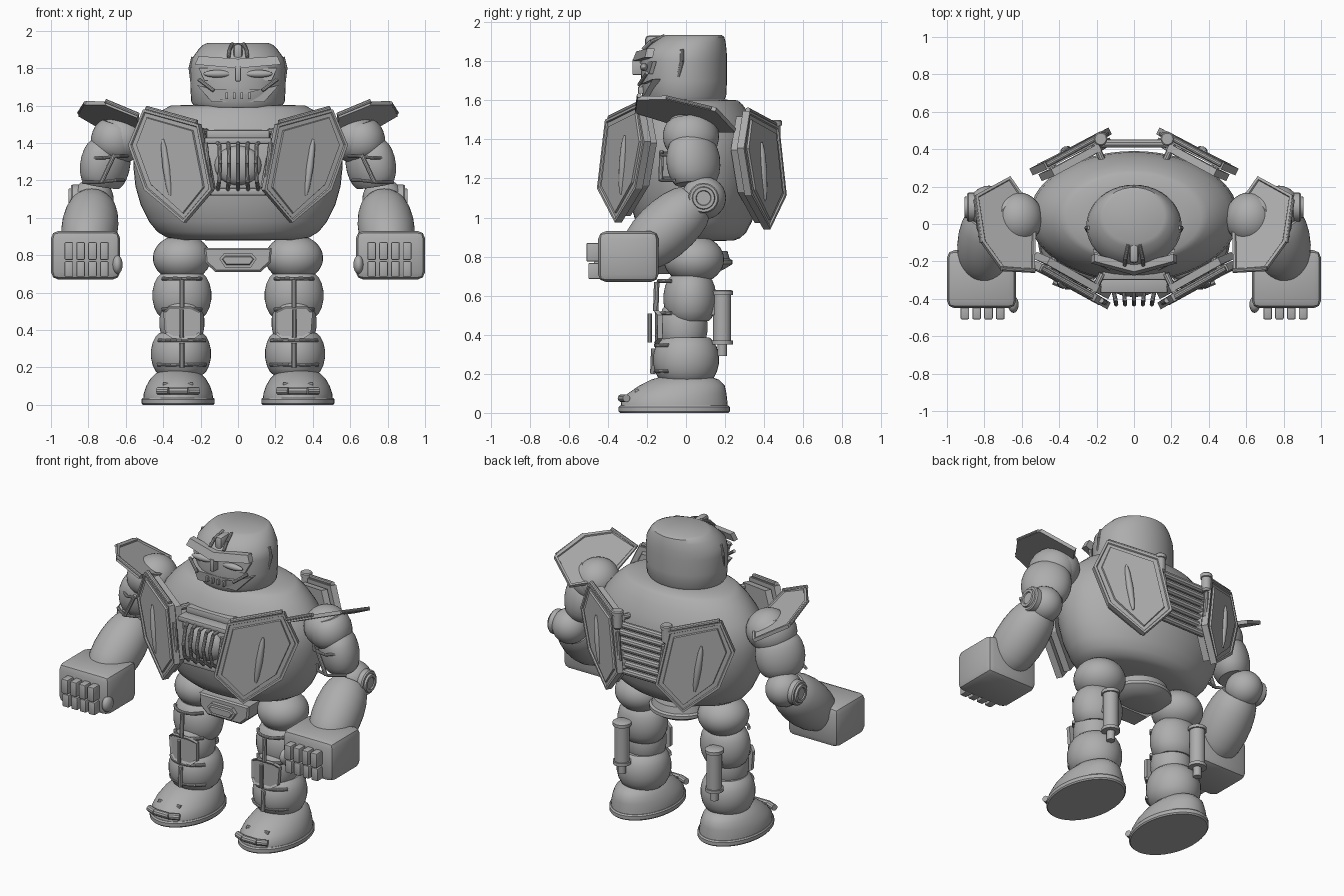
import bpy, bmesh, math
from mathutils import Vector, Matrix

if "Cube" in bpy.data.objects:
    bpy.data.objects.remove(bpy.data.objects["Cube"])

grey = bpy.data.materials.new("plain grey")
grey.diffuse_color = (0.42, 0.42, 0.42, 1)
grey.use_nodes = True
grey.node_tree.nodes["Principled BSDF"].inputs["Base Color"].default_value = grey.diffuse_color


def finish(name, bm, pair=False, angle=35):
    bmesh.ops.recalc_face_normals(bm, faces=bm.faces)
    me = bpy.data.meshes.new(name)
    bm.to_mesh(me)
    bm.free()
    me.materials.append(grey)
    ob = bpy.data.objects.new(name, me)
    bpy.context.collection.objects.link(ob)
    bpy.context.view_layer.objects.active = ob
    ob.select_set(True)
    bpy.ops.object.shade_smooth_by_angle(angle=math.radians(angle))
    ob.select_set(False)
    if pair:
        ob.modifiers.new("mirror", "MIRROR").use_clip = False
    return ob


def ball(name, c, r, pair=False):
    bm = bmesh.new()
    m = Matrix.Translation(c) @ Matrix.Diagonal((*r, 1))
    bmesh.ops.create_uvsphere(bm, u_segments=32, v_segments=18, radius=1, matrix=m)
    return finish(name, bm, pair)


def box(name, lo, hi, bevel=0.01, pair=False, seg=2):
    lo, hi = Vector(lo), Vector(hi)
    bm = bmesh.new()
    m = Matrix.Translation((lo + hi) / 2) @ Matrix.Diagonal((*(hi - lo), 1))
    bmesh.ops.create_cube(bm, size=1, matrix=m)
    bmesh.ops.bevel(bm, geom=bm.edges[:], offset=bevel, segments=seg, profile=0.5, affect='EDGES')
    return finish(name, bm, pair)


def lathe(name, p, q, profile, rx=1, ry=1, pair=False, n=40, angle=35):
    """Closed body: rings of (fraction along p-q, radius, optional y shift)."""
    p, q = Vector(p), Vector(q)
    rot = Vector((0, 0, 1)).rotation_difference(q - p)
    bm = bmesh.new()
    rings = []
    for t, r, *dy in profile:
        ring = []
        for i in range(n):
            a = 2 * math.pi * i / n
            off = rot @ Vector((rx * r * math.cos(a), ry * r * math.sin(a), 0))
            ring.append(bm.verts.new(p.lerp(q, t) + off + Vector((0, sum(dy), 0))))
        rings.append(ring)
    for a, b in zip(rings, rings[1:]):
        for i in range(n):
            j = (i + 1) % n
            bm.faces.new((a[i], a[j], b[j], b[i]))
    bm.faces.new(rings[0])
    bm.faces.new(rings[-1])
    return finish(name, bm, pair, angle)


def barrel(name, p, q, rx, ry, pair=True):
    prof = [(0, .72), (.08, .84), (.22, .94), (.4, 1), (.6, 1), (.78, .94), (.92, .84), (1, .72)]
    return lathe(name, p, q, prof, rx, ry, pair)


def tube(name, pts, r, pair=False, n=10):
    bm = bmesh.new()
    for a, b in zip(pts, pts[1:]):
        a, b = Vector(a), Vector(b)
        rot = Vector((0, 0, 1)).rotation_difference(b - a).to_matrix().to_4x4()
        bmesh.ops.create_cone(bm, cap_ends=True, segments=n, radius1=r, radius2=r,
                              depth=(b - a).length, matrix=Matrix.Translation((a + b) / 2) @ rot)
    return finish(name, bm, pair)


def plate(name, pts, thick, insets=(), pair=False):
    """Slab from a polygon, thickened along a vector, with stepped insets on its face."""
    bm = bmesh.new()
    face = bm.faces.new([bm.verts.new(p) for p in pts])
    ext = bmesh.ops.extrude_face_region(bm, geom=[face])['geom']
    bmesh.ops.translate(bm, verts=[v for v in ext if isinstance(v, bmesh.types.BMVert)], vec=thick)
    bmesh.ops.recalc_face_normals(bm, faces=bm.faces)
    top = max(bm.faces, key=lambda f: f.normal.dot(Vector(thick).normalized()))
    for w, d in insets:
        bmesh.ops.inset_individual(bm, faces=[top], thickness=w, depth=d)
    return finish(name, bm, pair, 20)


# Torso and head
lathe("torso", (0, .04, 0), (0, .04, 1),
      [(.88, .3), (.882, .58), (.895, .68), (.925, .77), (.98, .85), (1.07, .93), (1.17, .98), (1.28, 1),
       (1.38, .98), (1.46, .91), (1.53, .81), (1.58, .71), (1.6, .64), (1.605, .4)], .56, .35, n=56, angle=75)
lathe("head", (0, -.01, 0), (0, -.01, 1),
      [(1.59, .9), (1.62, .98), (1.7, 1), (1.8, 1), (1.85, .97, .005), (1.9, .83, .03),
       (1.925, .73, .045), (1.935, .64, .05)], .255, .22)

# Face: brow visor, eyes, nose, jaw guard, teeth, crest, ears
plate("brow_visor", [(-.23, -.17, 1.82), (0, -.235, 1.80), (.23, -.17, 1.82), (.21, -.16, 1.865),
                     (0, -.215, 1.85), (-.21, -.16, 1.865)], (0, -.04, 0))
plate("eye_band", [(-.21, -.15, 1.80), (0, -.22, 1.80), (.21, -.15, 1.80), (.18, -.17, 1.735),
                   (0, -.22, 1.73), (-.18, -.17, 1.735)], (0, -.02, 0))
ball("eye", (.11, -.215, 1.77), (.075, .02, .02), True)
box("nose", (-.015, -.275, 1.73), (.015, -.2, 1.81), .006)
plate("jaw_guard", [(-.22, -.13, 1.71), (-.14, -.18, 1.62), (.14, -.18, 1.62), (.22, -.13, 1.71), (.12, -.19, 1.685),
                    (-.12, -.19, 1.685)], (0, -.04, 0))
for i in range(4):
    x = -.06 + .04 * i
    box("tooth", (x - .007, -.245, 1.635), (x + .007, -.2, 1.67), .003)
tube("cheek_strut", [(.13, -.24, 1.68), (.21, -.2, 1.74)], .01, True)
tube("crest_rib", [(.05, -.22, 1.86), (.045, -.18, 1.9), (.03, -.11, 1.93)], .01, True)
box("crest", (-.025, -.21, 1.84), (.025, -.1, 1.932), .02)
tube("ear_ridge", [(.245, -.04, 1.72), (.255, -.02, 1.8), (.24, -.02, 1.86)], .01, True)

# Chest and back doors: hexagons swept back toward the sides
hexagon = [(.195, 1.50), (.49, 1.58), (.57, 1.39), (.485, 1.15), (.275, .975), (.125, 1.15)]


def doors(prefix, side, dz, sx, y0, slope):
    def at(x, z, lift=0):
        y = y0 - slope * (x - .13) - .05 * abs(z - 1.3)
        return (x * sx + lift * .5, side * (y + lift), z + dz)
    out = (.018, side * .036, 0)
    plate(prefix + "_door", [at(x, z) for x, z in hexagon], out,
          [(.016, 0), (.005, -.008), (.026, 0), (.004, .01)], True)
    # Backing layer behind the door
    plate(prefix + "_door_backing", [at(x * .9 + .03, z * .9 + .13, -.045) for x, z in hexagon], out, (), True)
    lathe(prefix + "_door_handle", at(.385, 1.42, .035), at(.345, 1.12, .035),
          [(0, .3), (.15, .75), (.5, 1), (.85, .75), (1, .3)], .021, .021, True, 12)
    tube(prefix + "_door_top_bar", [at(.21, 1.51, .02), at(.48, 1.585, .02)], .014, True)
    tube(prefix + "_door_hinge", [at(.17, 1.40, .01), at(.15, 1.22, .01)], .014, True)
    tube(prefix + "_door_arm", [(.17 * sx, side * (y0 - .16), 1.46 + dz), at(.22, 1.46)], .018, True)
    tube(prefix + "_door_side_arm", [(.42, side * .18, 1.3), at(.46, 1.3)], .02, True)


doors("chest", -1, 0, 1, .425, .55)
doors("back", 1, -.035, .95, .485, .5)

# Chest reactor and cage
box("reactor_bay", (-.17, -.33, 1.12), (.17, -.2, 1.41), .012)
ball("reactor_core", (0, -.33, 1.28), (.125, .06, .105))
for i in range(5):
    x = -.1 + .05 * i
    tube("reactor_rib", [(x * 1.2, -.32, 1.41), (x, -.4, 1.39), (x * .95, -.43, 1.29),
                         (x, -.41, 1.2), (x * 1.1, -.34, 1.14)], .011)
box("reactor_top_bar", (-.18, -.37, 1.395), (.18, -.27, 1.43), .01)
box("reactor_bottom_bar", (-.15, -.36, 1.12), (.15, -.28, 1.16), .01)
box("collar_plate", (-.17, -.3, 1.42), (.17, -.2, 1.47), .01)

# Back vents
for i in range(7):
    z = 1.1 + .05 * i
    tube("back_vent", [(-.24, .39, z), (-.17, .43, z), (.17, .43, z), (.24, .39, z)], .022)
lathe("back_canister", (.178, .455, 1.38), (.178, .455, 1.5),
      [(0, .7), (.1, 1), (.75, 1), (.77, 1.2), (.95, 1.2), (1, 1)], .03, .03, True, 20)

# Pelvis and belt
lathe("pelvis", (0, .05, 0), (0, .05, 1), [(.72, .45), (.73, .75), (.75, .94), (.762, 1.04), (.782, 1.04),
                                           (.79, .96), (.83, .9)], .185, .18)
plate("belt", [(-.18, -.02, .84), (-.175, -.02, .76), (-.12, -.02, .71), (.12, -.02, .71), (.175, -.02, .76),
               (.18, -.02, .84)], (0, -.12, 0), [(.012, .01)])
plate("belt_buckle", [(-.1, -.14, .78), (-.07, -.14, .735), (.07, -.14, .735), (.1, -.14, .78), (.075, -.14, .81),
                      (-.075, -.14, .81)], (0, -.035, 0), [(.015, 0), (.005, .01)])

# Arms
ball("shoulder", (.62, .03, 1.425), (.132, .14, .13), True)
barrel("upper_arm_top", (.63, .02, 1.5), (.675, .03, 1.33), .13, .145)
barrel("upper_arm", (.69, .03, 1.4), (.73, .045, 1.17), .118, .15)
ball("elbow", (.775, .09, 1.1), (.11, .115, .11), True)
lathe("elbow_disc", (.8, .09, 1.1), (.905, .09, 1.1), [(0, 1.2), (.8, 1.2), (.88, 1.1), (.88, .9), (1, .85),
                                                     (1, .6), (.93, .55)], .065, .065, True, 24)
barrel("forearm", (.775, .045, 1.075), (.81, -.24, .82), .15, .15)
box("fist", (.63, -.45, .67), (1, -.14, .93), .04, True)
for i in range(4):
    x = .715 + .063 * i
    box("finger_upper", (x - .023, -.51, .775), (x + .023, -.43, .87), .007, True)
    box("finger_lower", (x - .023, -.5, .685), (x + .023, -.43, .768), .007, True)
ball("thumb", (.645, -.43, .75), (.028, .045, .05), True)
tube("upper_arm_band", [(.61, -.05, 1.2), (.66, -.12, 1.2), (.74, -.125, 1.19), (.83, -.06, 1.19)], .009, True)
tube("upper_arm_band_top", [(.59, -.06, 1.33), (.64, -.125, 1.33), (.72, -.125, 1.32), (.8, -.06, 1.32)], .009, True)
tube("upper_arm_strut", [(.66, -.125, 1.34), (.73, -.13, 1.19)], .012, True)

# Shoulder shields tilt up toward the front and outside
shield = [(x, y, 1.515 - .3 * y + .42 * (x - .68)) for x, y in
          [(.54, -.26), (.71, -.25), (.82, -.1), (.855, .15), (.67, .25), (.53, .05)]]
plate("shoulder_shield", shield, (-.009, .006, .02), [(.018, 0), (.005, -.008)], True)
tube("shield_edge_bar", [(.53, -.25, 1.55), (.71, -.24, 1.625)], .012, True)
tube("shield_side_bar", [(.815, -.1, 1.615), (.85, .13, 1.56)], .01, True)

# Legs
ball("hip", (.3, .04, .785), (.155, .155, .125), True)
barrel("thigh", (.3, .02, .7), (.3, .02, .47), .135, .157)
barrel("knee", (.3, -.015, .55), (.3, -.015, .33), .125, .12)
barrel("shin", (.305, 0, .385), (.305, 0, .16), .168, .16)
lathe("foot", (.32, -.06, 0), (.32, -.06, 1),
      [(.03, .98), (.06, .97), (.1, .9, .015), (.14, .78, .04), (.17, .62, .055), (.19, .4, .06)], .19, .28, True)
lathe("sole", (.32, -.06, 0), (.32, -.06, 1), [(0, .97), (.008, 1), (.03, 1), (.038, .97)], .195, .285, True)


def strap(name, z, rx, ry, cy, r=.01):
    angles = [math.radians(215 + 11 * i) for i in range(11)]
    tube(name, [(.3 + rx * math.cos(a), cy + ry * math.sin(a), z) for a in angles], r, True)


strap("thigh_strap", .675, .125, .15, .01)
strap("thigh_lower_strap", .51, .125, .15, .01)
strap("shin_strap", .345, .15, .155, 0)
strap("shin_lower_strap", .215, .155, .155, 0)
tube("thigh_strut", [(.3, -.15, .67), (.3, -.155, .52)], .014, True)
tube("shin_strut", [(.3, -.165, .33), (.3, -.17, .2)], .014, True)
plate("knee_guard", [(.2, -.12, .5), (.25, -.14, .525), (.37, -.14, .525), (.4, -.12, .5), (.39, -.12, .38),
                     (.35, -.14, .355), (.23, -.14, .355), (.2, -.12, .38)], (0, -.025, 0), [(.014, -.006)], True)
tube("knee_guard_ridge", [(.3, -.185, .51), (.3, -.185, .36)], .012, True)
tube("toe_bar", [(.21, -.305, .075), (.27, -.33, .075), (.37, -.33, .075), (.43, -.305, .075)], .02, True)
tube("toe_upper_bar", [(.24, -.25, .11), (.4, -.25, .11)], .012, True)

# Calf pistons
lathe("calf_piston", (.335, .185, .29), (.335, .185, .63),
      [(0, .5), (.18, .5), (.18, 1.1), (.24, 1.1), (.24, .92), (.92, .92), (.92, 1.12), (.98, 1.12), (1, .9)],
      .05, .05, True, 24)
box("piston_mount", (.31, .1, .5), (.36, .18, .56), .008, True)
